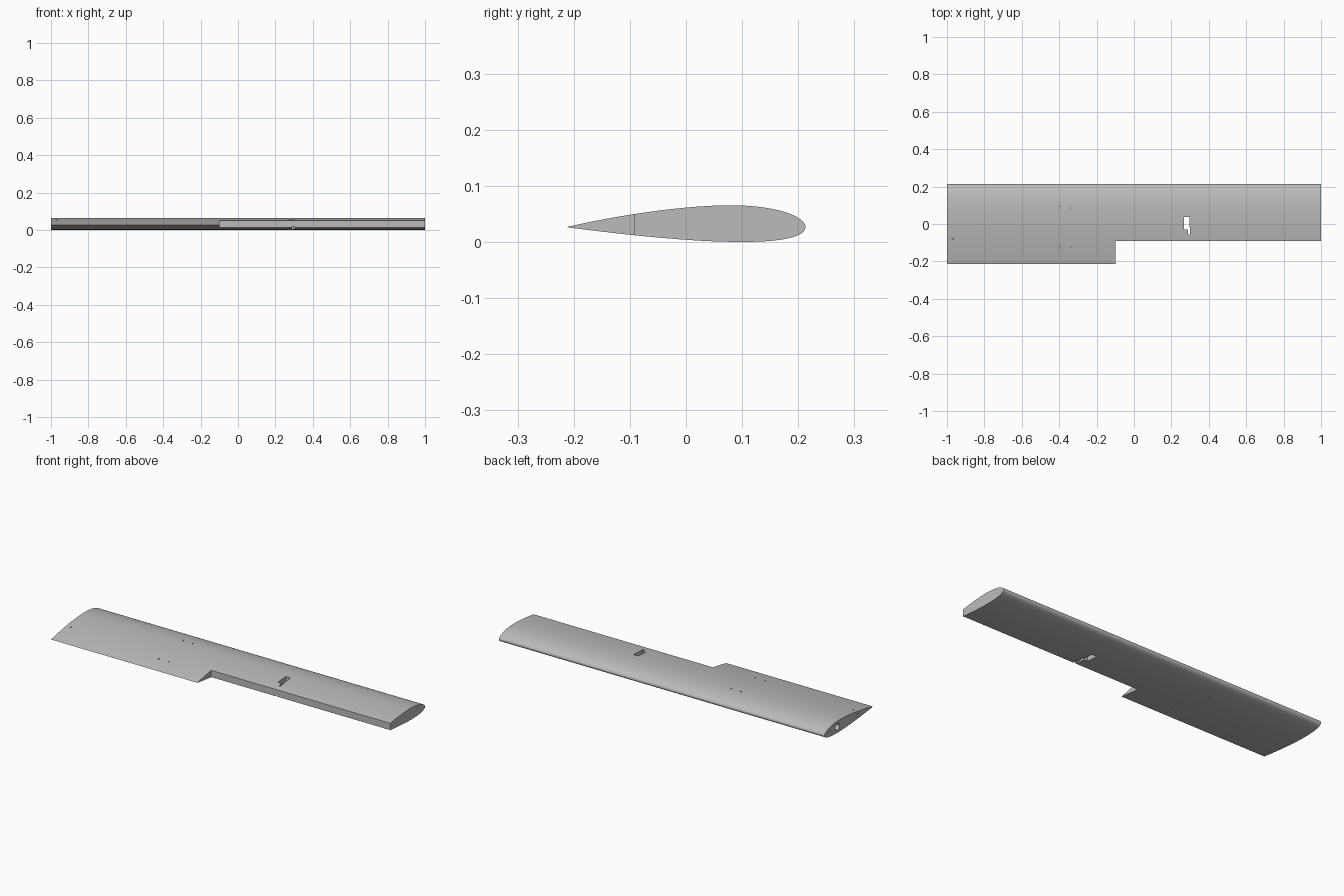
import bpy, math
from mathutils import Matrix

if "Cube" in bpy.data.objects:
    bpy.data.objects.remove(bpy.data.objects["Cube"], do_unlink=True)

grey = bpy.data.materials.new("wing grey")
grey.use_nodes = True
colour = (0.5, 0.5, 0.5, 1)
grey.diffuse_color = colour
grey.node_tree.nodes["Principled BSDF"].inputs["Base Color"].default_value = colour

CHORD, THICK, CAMBER, PEAK = 0.426, 0.153, 0.015, 0.35


def airfoil(t, side):
    """Point on the section: t runs from nose to tail, side is +1 top or -1 bottom."""
    half = 5 * THICK * (0.2969 * math.sqrt(t) - 0.126 * t - 0.3516 * t**2
                        + 0.2843 * t**3 - 0.1036 * t**4)
    if t < PEAK:
        mid = CAMBER / PEAK**2 * (2 * PEAK * t - t * t)
    else:
        mid = CAMBER / (1 - PEAK)**2 * (1 - 2 * PEAK + 2 * PEAK * t - t * t)
    return CHORD * (0.5 - t), 0.0265 + CHORD * (mid + side * half)


def extrude_section(name, section, x0, x1):
    n = len(section)
    verts = [(x, y, z) for x in (x0, x1) for y, z in section]
    faces = [(i, (i + 1) % n, (i + 1) % n + n, i + n) for i in range(n)]
    faces += [tuple(reversed(range(n))), tuple(range(n, 2 * n))]
    mesh = bpy.data.meshes.new(name)
    mesh.from_pydata(verts, [], faces)
    obj = bpy.data.objects.new(name, mesh)
    bpy.context.collection.objects.link(obj)
    mesh.materials.append(grey)
    return obj


# Wing blank: cosine-spaced section swept along the span
STEPS = 36
ts = [(1 - math.cos(math.pi * i / STEPS)) / 2 for i in range(STEPS + 1)]
section = [airfoil(t, 1) for t in reversed(ts)] + [airfoil(t, -1) for t in ts[1:-1]]
wing = extrude_section("wing_panel", section, -1, 1)


def cut(tool):
    mod = wing.modifiers.new(tool.name, "BOOLEAN")
    mod.operation = "DIFFERENCE"
    mod.solver = "EXACT"
    mod.object = tool
    bpy.context.view_layer.objects.active = wing
    bpy.ops.object.modifier_apply(modifier=mod.name)
    bpy.data.objects.remove(tool, do_unlink=True)


def cut_box(name, x, y, z):
    section = [(y[0], z[0]), (y[1], z[0]), (y[1], z[1]), (y[0], z[1])]
    cut(extrude_section(name, section, *x))


def cut_hole(name, place, radius, depth, axis):
    bpy.ops.mesh.primitive_cylinder_add(vertices=24, radius=radius, depth=depth)
    tool = bpy.context.object
    tool.name = name
    turn = Matrix.Rotation(math.pi / 2, 4, "Y") if axis == "X" else Matrix()
    tool.data.transform(Matrix.Translation(place) @ turn)
    tool.data.materials.append(grey)
    cut(tool)


# Aileron cutout, servo bay and cable slot
cut_box("aileron_cutout", (-0.1, 1.1), (-0.3, -0.092), (-0.1, 0.2))
cut_box("servo_bay", (0.267, 0.297), (-0.03, 0.038), (-0.1, 0.2))
cut_box("horn_slot", (0.29, 0.3), (-0.055, -0.02), (-0.1, 0.2))
cut_box("cable_slot", (0.29, 0.305), (-0.12, -0.02), (-0.1, 0.018))

# Screw holes through the skin
for x in (-0.4, -0.34):
    for y in (0.09, -0.122):
        cut_hole("screw_hole", (x, y, 0.03), 0.004, 0.2, "Z")
cut_hole("lock_hole", (-0.97, -0.08, 0.06), 0.004, 0.06, "Z")

# Spar socket and locating holes in the root
cut_hole("spar_socket", (-1, 0.1, 0.033), 0.018, 0.8, "X")
for y in (0.165, -0.08):
    cut_hole("pin_hole", (-1, y, 0.031), 0.007, 0.12, "X")

# Smooth skin with crisp edges
bpy.ops.object.select_all(action="DESELECT")
wing.select_set(True)
bpy.context.view_layer.objects.active = wing
bpy.ops.object.shade_smooth_by_angle(angle=math.radians(30))
